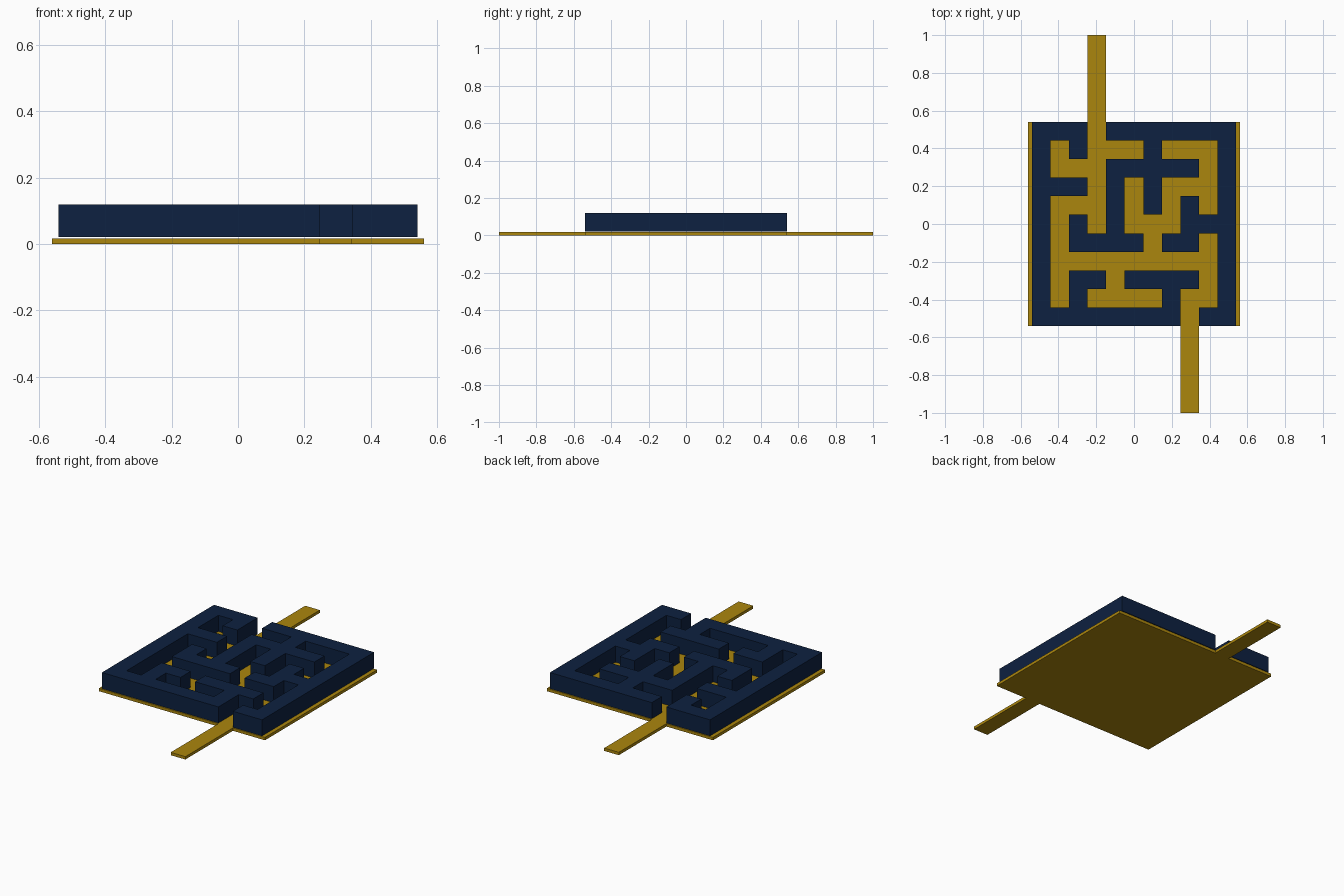
import bpy
import bmesh
from mathutils import Vector

default = bpy.data.objects.get("Cube")
if default:
    bpy.data.objects.remove(default, do_unlink=True)

# Maze plan, back row first: '#' is wall, '.' is corridor
PLAN = [
    "###.#######",
    "#.#...#...#",
    "#...#####.#",
    "###.#.#...#",
    "#...#.#.#.#",
    "#.#.#...###",
    "#.####.##.#",
    "#.........#",
    "#.##.####.#",
    "#.#....#..#",
    "########.##",
]
CELLS = len(PLAN)
HALF = 0.541
CELL = 2 * HALF / CELLS
BASE_X = 0.561
BASE_TOP = 0.0175
WALL_BOTTOM = 0.021
WALL_HEIGHT = 0.0985


def make_material(name, color):
    mat = bpy.data.materials.new(name)
    mat.use_nodes = True
    mat.diffuse_color = color
    mat.node_tree.nodes["Principled BSDF"].inputs["Base Color"].default_value = color
    return mat


def finish(name, bm, mat, thickness):
    """Turn a flat upward-facing sheet into a solid slab."""
    mesh = bpy.data.meshes.new(name)
    bm.to_mesh(mesh)
    bm.free()
    mesh.materials.append(mat)
    obj = bpy.data.objects.new(name, mesh)
    bpy.context.collection.objects.link(obj)
    solid = obj.modifiers.new("Thickness", 'SOLIDIFY')
    solid.thickness = thickness
    solid.offset = 1
    return obj


navy = make_material("navy", (0.004, 0.015, 0.052, 1))
gold = make_material("gold", (0.41, 0.24, 0.004, 1))

# Walls: a square grid with the corridor cells removed, raised to height
bm = bmesh.new()
bmesh.ops.create_grid(bm, x_segments=CELLS, y_segments=CELLS, size=HALF)
corridor = []
for face in bm.faces:
    c = face.calc_center_median()
    col = int((c.x + HALF) / CELL)
    row = int((HALF - c.y) / CELL)
    if PLAN[row][col] == ".":
        corridor.append(face)
bmesh.ops.delete(bm, geom=corridor, context='FACES')
bmesh.ops.translate(bm, verts=bm.verts, vec=Vector((0, 0, WALL_BOTTOM)))
finish("maze_walls", bm, navy, WALL_HEIGHT)

# Base plate with an entry strip at the back and an exit strip at the front
back = -HALF + PLAN[0].index(".") * CELL
front = -HALF + PLAN[-1].index(".") * CELL
outline = [
    (-BASE_X, -HALF), (front, -HALF), (front, -1), (front + CELL, -1),
    (front + CELL, -HALF), (BASE_X, -HALF), (BASE_X, HALF),
    (back + CELL, HALF), (back + CELL, 1), (back, 1), (back, HALF),
    (-BASE_X, HALF),
]
bm = bmesh.new()
bm.faces.new([bm.verts.new((x, y, 0)) for x, y in outline])
bm.normal_update()
finish("base_plate", bm, gold, BASE_TOP)
